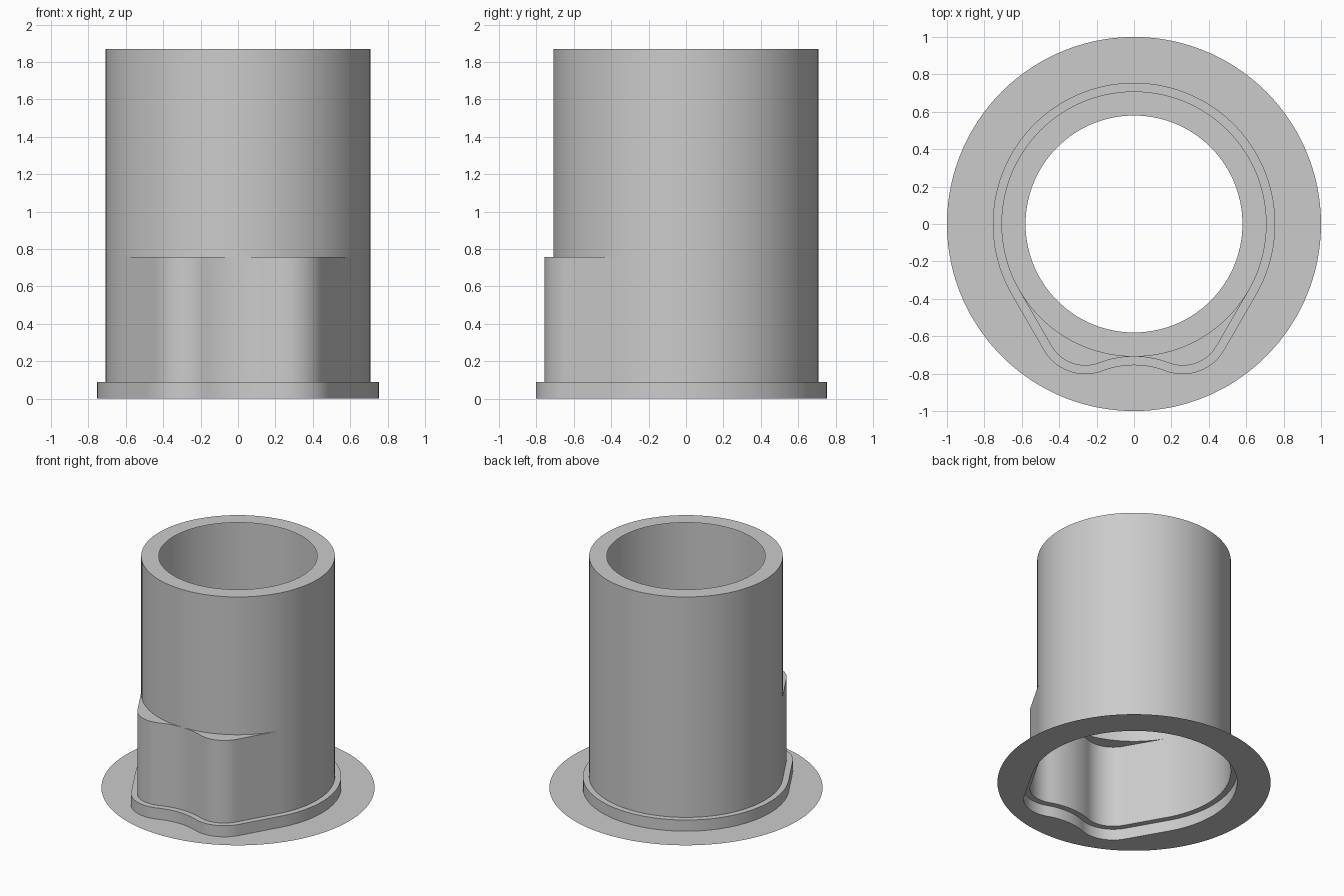
import bpy, bmesh
from math import sin, cos, pi, atan2, radians
from mathutils import Vector

cube = bpy.data.objects.get("Cube")
if cube:
    bpy.data.objects.remove(cube, do_unlink=True)

grey = bpy.data.materials.new("light grey")
grey.use_nodes = True
grey.diffuse_color = (0.6, 0.6, 0.6, 1)
grey.node_tree.nodes["Principled BSDF"].inputs["Base Color"].default_value = (0.6, 0.6, 0.6, 1)

# Main dimensions
TUBE_R, HOLE_R, FLANGE_R = 0.709, 0.58, 1.0
FOOT_OFFSET = 0.046
FOOT_Z, LOBE_Z, TOP_Z = 0.09, 0.757, 1.87
LOBE_X, LOBE_REACH, TANGENT = 0.26, 0.757, radians(-30)


def direction(a):
    return Vector((cos(a), sin(a)))


def arc(centre, radius, start, end, steps, sign=1):
    """Points of an arc, each with its outward normal."""
    angles = [start + (end - start) * i / steps for i in range(steps + 1)]
    return [(centre + direction(a) * radius, direction(a) * sign) for a in angles]


def lobed_outline():
    """Circle with two tangent-sided lobes at the front and a shallow dip between them."""
    s = -sin(TANGENT)
    r = (TUBE_R - LOBE_X * cos(TANGENT) - LOBE_REACH * s) / (1 - s)
    lobe = Vector((LOBE_X, r - LOBE_REACH))
    m = TUBE_R + lobe.y
    q = (LOBE_X ** 2 + m ** 2 - r ** 2) / (2 * (r - m))
    dip = Vector((0, -TUBE_R - q))
    phi = atan2(lobe.y - dip.y, lobe.x)
    half = arc(dip, q, pi / 2, phi, 8, -1)
    half += arc(lobe, r, phi - pi, TANGENT, 16)[1:]
    end, n = half[-1]
    start = direction(TANGENT) * TUBE_R
    half += [(end.lerp(start, i / 6), n) for i in range(1, 6)]
    half += arc(Vector((0, 0)), TUBE_R, TANGENT, pi / 2, 40)
    flip = Vector((-1, 1))
    return half + [(p * flip, n * flip) for p, n in half[-2:0:-1]]


OUTLINE = lobed_outline()


def lobed(z, offset=0):
    return [(*(p + n * offset), z) for p, n in OUTLINE]


def ring(radius, z):
    return [(*(p.normalized() * radius), z) for p, n in OUTLINE]


def sheet(name, *loops):
    """Thin surface skinned through matching closed loops."""
    bm = bmesh.new()
    rows = [[bm.verts.new(co) for co in loop] for loop in loops]
    count = len(OUTLINE)
    for a, b in zip(rows, rows[1:]):
        for i in range(count):
            j = (i + 1) % count
            bm.faces.new((a[i], a[j], b[j], b[i]))
    bmesh.ops.remove_doubles(bm, verts=bm.verts, dist=0.0001)
    mesh = bpy.data.meshes.new(name)
    bm.to_mesh(mesh)
    bm.free()
    mesh.materials.append(grey)
    obj = bpy.data.objects.new(name, mesh)
    bpy.context.collection.objects.link(obj)
    bpy.ops.object.select_all(action="DESELECT")
    obj.select_set(True)
    bpy.context.view_layer.objects.active = obj
    bpy.ops.object.shade_smooth_by_angle(angle=radians(30))


# Flat round flange, open inside the foot
sheet("flange", ring(FLANGE_R, 0), lobed(0, FOOT_OFFSET))
# Stepped foot following the lobed outline
sheet("foot_step", lobed(0, FOOT_OFFSET), lobed(FOOT_Z, FOOT_OFFSET), lobed(FOOT_Z))
# Lower wall with the front lobes and their top ledges
sheet("lobed_wall", lobed(FOOT_Z), lobed(LOBE_Z), ring(TUBE_R, LOBE_Z))
# Round upper tube with its inward lip
sheet("upper_tube", ring(TUBE_R, LOBE_Z), ring(TUBE_R, TOP_Z), ring(HOLE_R, TOP_Z))
